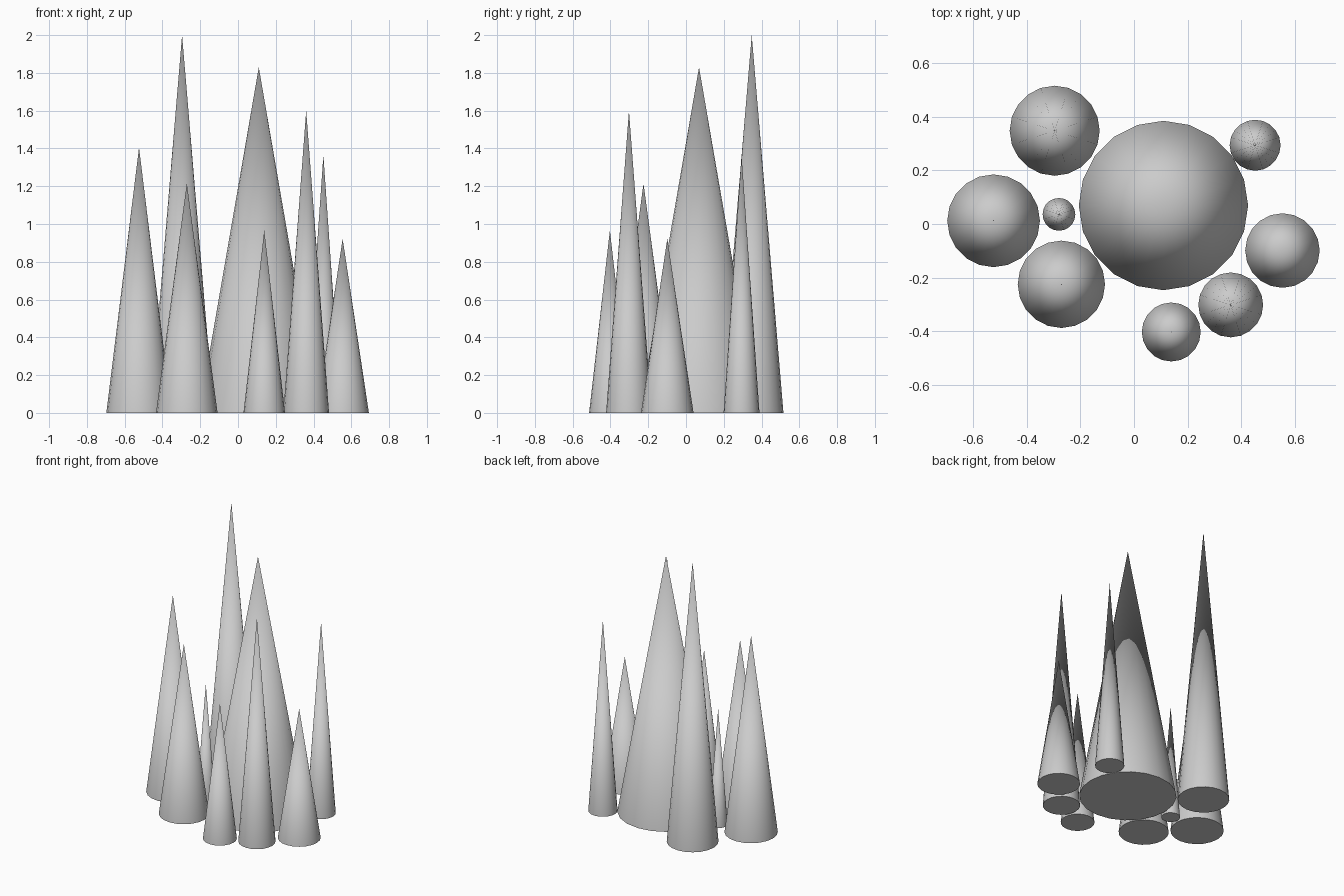
import bpy
import math

if "Cube" in bpy.data.objects:
    bpy.data.objects.remove(bpy.data.objects["Cube"])

SIDES = 20

# Each spike: name, centre x, centre y, base radius, height
SPIKES = [
    ("main_spike", 0.11, 0.069, 0.316, 1.83),
    ("tallest_spike", -0.296, 0.348, 0.168, 2.0),
    ("left_spike", -0.524, 0.012, 0.173, 1.405),
    ("front_left_spike", -0.271, -0.225, 0.163, 1.215),
    ("tiny_spike", -0.28, 0.036, 0.061, 0.825),
    ("front_spike", 0.139, -0.403, 0.11, 0.967),
    ("back_right_spike", 0.452, 0.294, 0.095, 1.365),
    ("front_right_spike", 0.361, -0.302, 0.121, 1.60),
    ("right_spike", 0.554, -0.099, 0.139, 0.922),
]


def add_spike(name, x, y, radius, height):
    """Pointed cone standing on the ground, smooth sides and a sharp base rim."""
    bpy.ops.mesh.primitive_cone_add(
        vertices=SIDES, radius1=radius, radius2=0, depth=height,
        location=(x, y, height / 2))
    spike = bpy.context.object
    spike.name = name
    bpy.ops.object.shade_smooth_by_angle(angle=math.radians(30))


for spike in SPIKES:
    add_spike(*spike)
